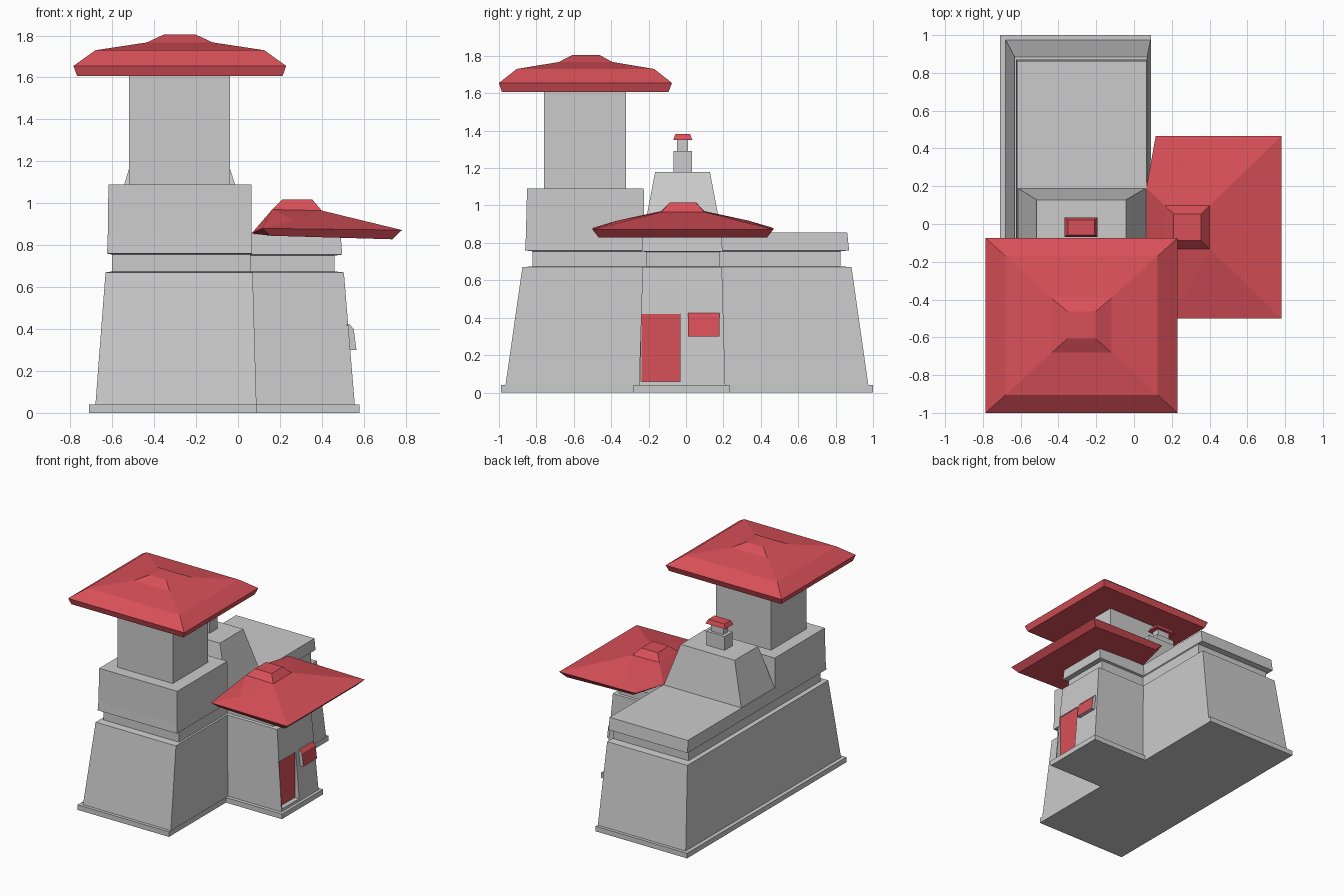
import bpy, bmesh
from mathutils import Vector

if "Cube" in bpy.data.objects:
    bpy.data.objects.remove(bpy.data.objects["Cube"])


def material(name, rgb):
    m = bpy.data.materials.new(name)
    m.diffuse_color = (*rgb, 1)
    m.use_nodes = True
    m.node_tree.nodes["Principled BSDF"].inputs["Base Color"].default_value = m.diffuse_color
    return m


STONE = material("pale grey stone", (0.60, 0.60, 0.60))
RED = material("roof red", (0.70, 0.08, 0.10))


def mesh_object(name, verts, faces, mats):
    me = bpy.data.meshes.new(name)
    bm = bmesh.new()
    vs = [bm.verts.new(v) for v in verts]
    for f in faces:
        bm.faces.new([vs[i] for i in f])
    bmesh.ops.recalc_face_normals(bm, faces=bm.faces)
    bm.to_mesh(me)
    bm.free()
    for m in mats:
        me.materials.append(m)
    ob = bpy.data.objects.new(name, me)
    bpy.context.collection.objects.link(ob)
    return ob


def stack(name, rings, mat):
    """Closed solid through rectangular rings (z, x0, x1, y0, y1)."""
    verts, faces = [], []
    for z, x0, x1, y0, y1 in rings:
        verts += [(x0, y0, z), (x1, y0, z), (x1, y1, z), (x0, y1, z)]
    for r in range(len(rings) - 1):
        for i in range(4):
            j = (i + 1) % 4
            faces.append((4 * r + i, 4 * r + j, 4 * r + 4 + j, 4 * r + 4 + i))
    n = len(verts)
    faces += [(3, 2, 1, 0), (n - 4, n - 3, n - 2, n - 1)]
    return mesh_object(name, verts, faces, [mat])


# Main hall: plinth, battered wall, neck and parapet
stack("main_hall", [
    (0.00, -0.71, 0.09, -0.99, 1.00),
    (0.04, -0.71, 0.09, -0.99, 1.00),
    (0.04, -0.68, 0.088, -0.965, 0.975),
    (0.67, -0.632, 0.07, -0.875, 0.885),
    (0.675, -0.60, 0.06, -0.82, 0.825),
    (0.755, -0.60, 0.06, -0.82, 0.825),
    (0.76, -0.625, 0.067, -0.86, 0.872),
    (0.855, -0.62, 0.065, -0.855, 0.862)], STONE)

# Side wing with the entrance
wing = stack("entrance_wing", [
    (0.00, -0.05, 0.58, -0.28, 0.235),
    (0.04, -0.05, 0.58, -0.28, 0.235),
    (0.04, -0.05, 0.557, -0.252, 0.21),
    (0.67, -0.05, 0.505, -0.232, 0.192),
    (0.675, -0.05, 0.46, -0.215, 0.178),
    (0.75, -0.05, 0.46, -0.215, 0.178),
    (0.755, -0.05, 0.497, -0.235, 0.195),
    (0.85, -0.05, 0.49, -0.23, 0.19)], STONE)

# Door recess and red door panel
cutter = stack("door_cutter", [(0.06, 0.515, 0.7, -0.24, -0.03),
                               (0.42, 0.515, 0.7, -0.24, -0.03)], STONE)
cutter.hide_render = True
cutter.hide_viewport = True
cut = wing.modifiers.new("door_recess", "BOOLEAN")
cut.operation = "DIFFERENCE"
cut.solver = "EXACT"
cut.object = cutter
stack("door", [(0.06, 0.512, 0.518, -0.238, -0.031),
               (0.42, 0.512, 0.518, -0.238, -0.031)], RED)

# Window box: red outer faces, grey sides
profile = [(0.50, 0.30), (0.565, 0.30), (0.552, 0.40), (0.53, 0.425), (0.50, 0.425)]
n = len(profile)
win = mesh_object(
    "window_box",
    [(x, y, z) for y in (0.01, 0.18) for x, z in profile],
    [tuple(range(n)), tuple(range(n, 2 * n))]
    + [(i, (i + 1) % n, n + (i + 1) % n, n + i) for i in range(n)],
    [STONE, RED])
for p in win.data.polygons:
    p.material_index = 1 if p.normal.x > 0.3 else 0

# Tower base and shaft
stack("tower_base", [(0.80, -0.622, 0.066, -0.857, -0.222),
                     (1.09, -0.618, 0.064, -0.85, -0.226)], STONE)
stack("tower_shaft", [(1.05, -0.52, -0.038, -0.76, -0.32),
                      (1.64, -0.52, -0.038, -0.76, -0.32)], STONE)

# Tower roof
stack("tower_roof", [
    (1.608, -0.768, 0.213, -0.985, -0.093),
    (1.655, -0.785, 0.23, -1.00, -0.075),
    (1.73, -0.68, 0.125, -0.905, -0.17),
    (1.767, -0.435, -0.12, -0.68, -0.393),
    (1.805, -0.353, -0.203, -0.607, -0.463)], RED)

# Hump behind the tower, with its vent
stack("roof_hump", [(0.84, -0.62, 0.066, -0.23, 0.192),
                    (1.18, -0.515, -0.043, -0.165, 0.128)], STONE)
stack("vent_block", [(1.17, -0.36, -0.20, -0.068, 0.032),
                     (1.29, -0.36, -0.20, -0.068, 0.032)], STONE)
stack("vent_neck", [(1.28, -0.335, -0.225, -0.047, 0.011),
                    (1.36, -0.335, -0.225, -0.047, 0.011)], STONE)
stack("vent_cap", [(1.35, -0.367, -0.193, -0.068, 0.034),
                   (1.382, -0.35, -0.21, -0.057, 0.022)], RED)

# Wing roof: leaning hip roof folded down against the main hall
MID = -0.017
half = {  # point: x, distance from the middle line, z
    "eave": (0.782, 0.484, 0.872), "eave_low": (0.737, 0.45, 0.828),
    "corner": (0.115, 0.484, 0.88), "corner_low": (0.155, 0.45, 0.845),
    "valley": (0.065, 0.207, 0.856), "hip": (0.27, 0.347, 0.92),
    "ring_out": (0.40, 0.115, 0.965), "ring_in": (0.163, 0.115, 0.97),
    "top_out": (0.355, 0.07, 1.017), "top_in": (0.21, 0.07, 1.017)}
keys = list(half)
verts = [(x, MID + s * d, z) for s in (-1, 1) for x, d, z in half.values()]
side_faces = ["eave corner hip ring_out", "hip ring_in ring_out",
              "corner valley ring_in hip", "ring_out ring_in top_in top_out",
              "eave eave_low corner_low corner", "corner corner_low valley"]
span_faces = ["eave ring_out", "ring_out top_out", "top_out top_in",
              "top_in ring_in", "ring_in valley", "eave eave_low",
              "eave_low corner_low valley"]
faces = []
for f in side_faces:
    ids = [keys.index(k) for k in f.split()]
    faces += [ids, [i + len(keys) for i in ids]]
for f in span_faces:
    ids = [keys.index(k) for k in f.split()]
    faces.append(ids + [i + len(keys) for i in reversed(ids)])
mesh_object("wing_roof", verts, faces, [RED])
